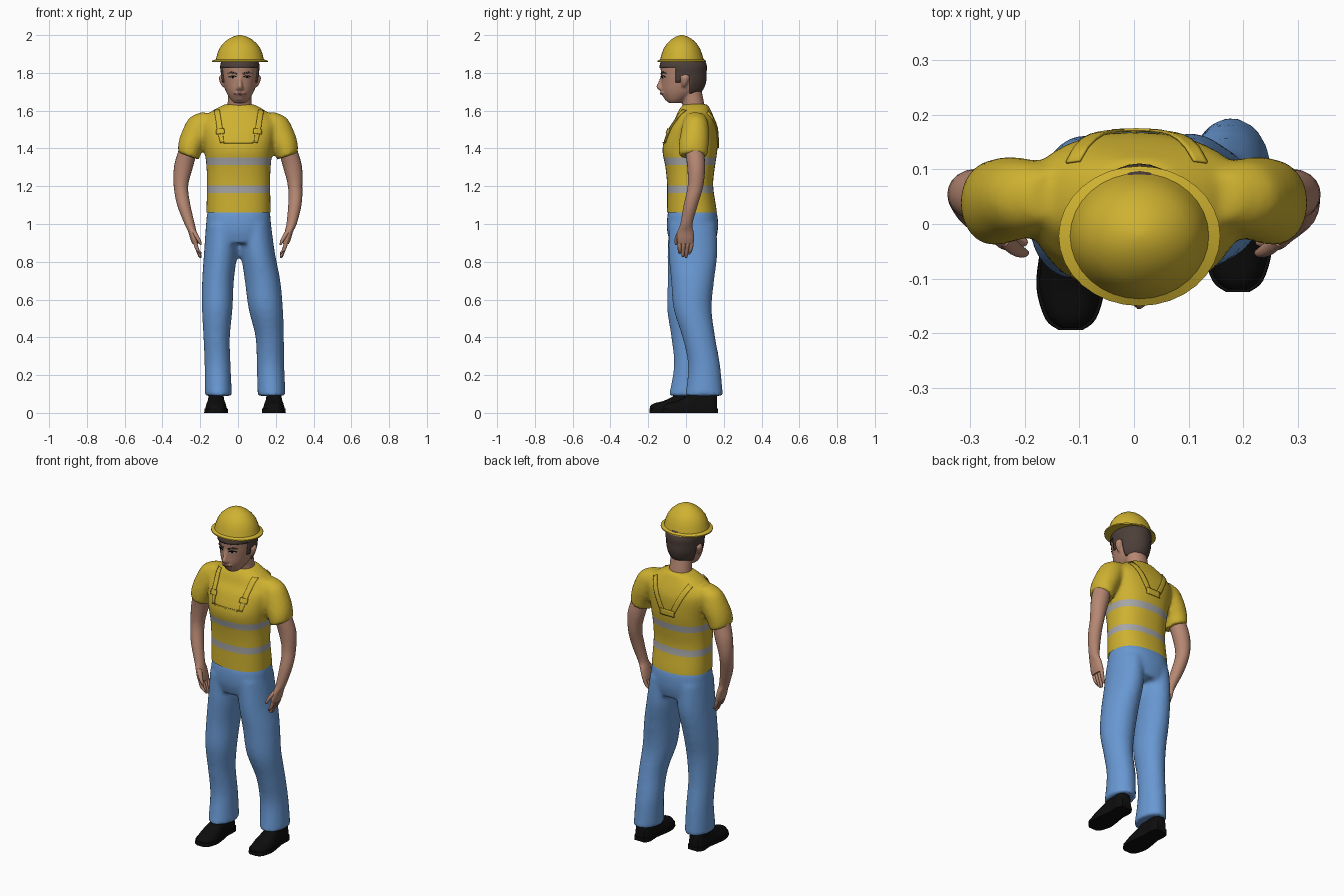
import bpy, bmesh, math
from mathutils import Vector
from mathutils.bvhtree import BVHTree


def mat(name, *c):
    m = bpy.data.materials.new(name)
    m.diffuse_color = (*c, 1)
    return m


YELLOW = mat("safety yellow", 0.62, 0.44, 0.03)
GREY = mat("reflective grey", 0.38, 0.38, 0.38)
BLUE = mat("trouser blue", 0.14, 0.315, 0.65)
SKIN = mat("skin", 0.47, 0.245, 0.17)
HAIR = mat("hair brown", 0.075, 0.05, 0.042)
BLACK = mat("shoe black", 0.004, 0.004, 0.004)
WHITE = mat("eye white", 0.6, 0.55, 0.5)
LIPS = mat("lips", 0.3, 0.12, 0.09)


def loft(bm, rings, n=24, sub=4, tilt=0.0, p=1.0, warp=None):
    """Skin elliptical rings (cx, cy, z, rx, ry), spline-interpolated."""
    pts = [rings[0]] + rings + [rings[-1]]
    path = []
    for i in range(1, len(pts) - 2):
        for s in range(sub):
            t = s / sub
            path.append([0.5 * (2*b + (c-a)*t + (2*a-5*b+4*c-d)*t*t + (3*b-a-3*c+d)*t**3)
                         for a, b, c, d in zip(*pts[i-1:i+3])])
    path.append(rings[-1])
    loops = []
    for cx, cy, z, rx, ry in path:
        loop = []
        for k in range(n):
            a = 2 * math.pi * k / n
            dx = rx * math.copysign(abs(math.cos(a)) ** p, math.cos(a))
            dy = ry * math.copysign(abs(math.sin(a)) ** p, math.sin(a))
            co = (cx + dx, cy + dy, z + tilt * dx)
            loop.append(bm.verts.new(warp(*co) if warp else co))
        loops.append(loop)
    for a, b in zip(loops, loops[1:]):
        for k in range(n):
            j = (k + 1) % n
            bm.faces.new((a[k], a[j], b[j], b[k]))
    bm.faces.new(loops[0])
    bm.faces.new(loops[-1])


def finish(bm, name, *mats, angle=50, recalc=True):
    if recalc:
        bmesh.ops.recalc_face_normals(bm, faces=bm.faces[:])
    me = bpy.data.meshes.new(name)
    bm.to_mesh(me)
    bm.free()
    for m in mats:
        me.materials.append(m)
    me.shade_smooth()
    me.set_sharp_from_angle(angle=math.radians(angle))
    ob = bpy.data.objects.new(name, me)
    bpy.context.collection.objects.link(ob)
    return ob


def fuse(bm, voxel, smooth):
    """Weld overlapping lofts into one smooth skin and return it as bmesh."""
    ob = finish(bm, "temp")
    r = ob.modifiers.new("weld", 'REMESH')
    r.mode, r.voxel_size = 'VOXEL', voxel
    s = ob.modifiers.new("soften", 'SMOOTH')
    s.factor, s.iterations = 0.5, smooth
    dg = bpy.context.evaluated_depsgraph_get()
    me = bpy.data.meshes.new_from_object(ob.evaluated_get(dg))
    out = bmesh.new()
    out.from_mesh(me)
    bpy.data.objects.remove(ob)
    return out


def cut(bm, co, no, clear=False):
    bmesh.ops.bisect_plane(bm, geom=bm.verts[:] + bm.edges[:] + bm.faces[:],
                           plane_co=co, plane_no=no, clear_inner=clear)


def mirror(rings, s):
    return [(s * r[0], *r[1:]) for r in rings]


def strip(name, bvh, path, m, side=-1, lift=0.003):
    """Thin plate along (x, z, width) points, laid on the surface from front or back."""
    bm, rows = bmesh.new(), []
    for a, b in zip(path, path[1:]):
        d = Vector((b[0] - a[0], b[1] - a[1])).normalized()
        for s in range(7):
            x, z, w = (u + (v - u) * s / 6 for u, v in zip(a, b))
            row = []
            for k in (-0.5, -0.25, 0, 0.25, 0.5):
                q = Vector((x - d.y * w * k, side, z + d.x * w * k))
                hit, no = bvh.ray_cast(q, Vector((0, -side, 0)))[:2]
                if hit is None:
                    hit, no = bvh.find_nearest(Vector((q.x, 0.05 + side * 0.05, q.z)))[:2]
                row.append(bm.verts.new(hit + no * lift))
            rows.append(row)
    for a, b in zip(rows, rows[1:]):
        for k in range(4):
            bm.faces.new((a[k], a[k+1], b[k+1], b[k]))
    ob = finish(bm, name, m)
    so = ob.modifiers.new("thickness", 'SOLIDIFY')
    so.thickness, so.offset = 0.005, 0


# Shirt with sleeves, reflective bands cut by height
bm = bmesh.new()
loft(bm, [(.003, .033, 1.0, .17, .134), (.003, .031, 1.07, .17, .132), (.003, .022, 1.2, .168, .122),
          (.003, .022, 1.3, .17, .131), (.003, .021, 1.4, .182, .146), (.003, .036, 1.5, .2, .131),
          (.005, .046, 1.55, .195, .108), (.005, .046, 1.6, .14, .086),
          (.007, .05, 1.635, .075, .064)], n=32, p=0.85)
SLEEVE = [(.15, .05, 1.58, .04, .045), (.19, .05, 1.54, .066, .066), (.225, .046, 1.47, .07, .077),
          (.252, .04, 1.41, .063, .079), (.263, .038, 1.36, .056, .075)]
for s in (1, -1):
    loft(bm, mirror(SLEEVE, s), tilt=0.35 * s)
bm = fuse(bm, 0.011, 6)
cut(bm, (0, 0, 1.06), (0, 0, 1), True)
BANDS = [(1.165, 1.205), (1.312, 1.352)]
for z in sum(BANDS, ()):
    cut(bm, (0, 0, z), (0, 0, 1))
for f in bm.faces:
    c = f.calc_center_median()
    f.material_index = int(abs(c.x) < 0.2 and any(a < c.z < b for a, b in BANDS))
shirt = BVHTree.FromBMesh(bm)
finish(bm, "work_shirt", YELLOW, GREY, recalc=False)

# Bib seam, straps and buckles
strip("bib_edge", shirt, [(-.075, 1.43, .006), (.08, 1.43, .006)], YELLOW)
for s in (1, -1):
    strip("front_strap", shirt, [(.005 + s * .115, 1.6, .028), (.005 + s * .1, 1.5, .028),
                                 (.005 + s * .088, 1.43, .018)], YELLOW, lift=.005)
    strip("strap_buckle", shirt, [(.005 + s * .098, 1.5, .042), (.005 + s * .095, 1.475, .042)], YELLOW, lift=.009)
    strip("back_strap", shirt, [(.005 + s * .115, 1.59, .028), (.005 + s * .03, 1.42, .028)], YELLOW, 1, .004)
strip("back_strap_joint", shirt, [(-.04, 1.42, .035), (.05, 1.42, .035)], YELLOW, 1, .005)

# Trousers
bm = bmesh.new()
loft(bm, [(.003, .033, 1.09, .155, .115), (.003, .034, 1.05, .168, .132), (.003, .034, .97, .17, .135),
          (.005, .035, .9, .15, .12)], n=32, p=.85)
loft(bm, [(-.085, .033, 1.0, .085, .125), (-.092, .032, .85, .088, .13), (-.106, .018, .7, .084, .115),
          (-.11, .0, .55, .081, .1), (-.113, .008, .4, .07, .086), (-.108, .022, .25, .069, .086),
          (-.104, .014, .09, .072, .105)])
loft(bm, [(.09, .035, 1.0, .085, .125), (.105, .037, .85, .09, .13), (.13, .035, .7, .094, .114),
          (.147, .035, .55, .091, .101), (.168, .068, .4, .075, .087), (.172, .096, .25, .073, .085),
          (.178, .096, .09, .074, .1)])
finish(fuse(bm, 0.012, 5), "trousers", BLUE, recalc=False)

# Shoes: domed upper plus a slightly wider sole
SHOE = [(0, 0, -.145, .02, .035), (0, 0, -.125, .043, .05), (0, 0, -.07, .058, .065), (0, 0, -.01, .053, .095),
        (0, 0, .05, .044, .13), (0, 0, .11, .046, .13), (0, 0, .14, .03, .1)]
for x, y in ((-.116, -.045), (.19, .025)):
    bm = bmesh.new()
    loft(bm, SHOE, p=.75, warp=lambda a, b, c: (a + x, c + y, max(b, .004)))
    loft(bm, SHOE, p=.6, warp=lambda a, b, c: (a * 1.08 + x, c * 1.03 + y, min(max(b, 0), .022)))
    finish(bm, "shoe", BLACK)

# Arms and hands; the +x forearm hangs a little further out
ARM = [(.25, .042, 1.45, .045, .05), (.268, .046, 1.38, .05, .05), (.289, .054, 1.3, .05, .047),
       (.302, .05, 1.2, .038, .041), (.287, .025, 1.1, .035, .037), (.256, .002, 1.0, .027, .032),
       (.242, -.002, .96, .022, .042), (.232, -.003, .92, .02, .046), (.226, -.003, .895, .016, .042)]
for s in (1, -1):
    def place(a, b, c, s=s):
        out = .028 * min(1, max(0, (1.2 - c) / .2)) if s > 0 else 0
        return (s * (a + out), b, c)
    bm = bmesh.new()
    loft(bm, ARM, n=20, warp=place)
    for i, tip in enumerate((.842, .825, .82, .838)):
        y = -.034 + i * .021
        loft(bm, [(.228, y, .92, .01, .011), (.224, y, .89, .011, .011), (.213, y * .9 - .003, .86, .01, .01),
                  (.202, y * .8 - .006, tip + .008, .008, .008), (.199, y * .8 - .006, tip, .004, .004)],
             n=8, sub=2, warp=place)
    loft(bm, [(.24, -.025, .97, .014, .016), (.222, -.042, .94, .013, .014), (.205, -.052, .91, .01, .01),
              (.197, -.053, .89, .005, .005)], n=10, sub=2, warp=place)
    finish(bm, "arm", SKIN)

# Head with neck, nose and ears
SKULL = [(.01, -.06, 1.64, .03, .032), (.01, -.05, 1.66, .05, .056), (.01, -.028, 1.7, .073, .098),
         (.01, -.018, 1.75, .087, .112), (.01, -.018, 1.8, .094, .115), (.01, -.018, 1.85, .095, .113),
         (.01, -.018, 1.92, .06, .07)]
bm = bmesh.new()
loft(bm, SKULL, n=32)
loft(bm, [(.007, .05, 1.56, .075, .06), (.008, .04, 1.63, .064, .058), (.01, .025, 1.72, .062, .055)])
loft(bm, [(.01, -.122, 1.79, .01, .01), (.01, -.127, 1.755, .011, .018), (.01, -.131, 1.728, .016, .027),
          (.01, -.125, 1.712, .021, .022), (.01, -.118, 1.702, .01, .01)], n=12)
loft(bm, [(.01, -.115, 1.70, .03, .016), (.01, -.115, 1.69, .03, .022), (.01, -.108, 1.68, .028, .018),
          (.01, -.09, 1.655, .026, .02)], n=12)
for s in (1, -1):
    loft(bm, [(.01 + s * .082, -.012, 1.725, .01, .008), (.01 + s * .092, -.008, 1.745, .013, .016),
              (.01 + s * .098, -.003, 1.775, .014, .022), (.01 + s * .094, -.003, 1.79, .01, .012)], n=12)
bm = fuse(bm, 0.006, 4)
face = BVHTree.FromBMesh(bm)
finish(bm, "head", SKIN, recalc=False)

# Facial details as thin plates
for s in (1, -1):
    e = .01 + s * .037
    strip("eye", face, [(e - .017, 1.777, .002), (e, 1.778, .012), (e + .017, 1.777, .002)], WHITE, lift=.001)
    strip("pupil", face, [(e - .006, 1.778, .006), (e, 1.778, .011), (e + .006, 1.778, .006)], BLACK, lift=.002)
    strip("eyelid", face, [(e - .019, 1.78, .003), (e, 1.785, .005), (e + .019, 1.78, .003)], BLACK, lift=.002)
    strip("eyebrow", face, [(e - s * .021, 1.795, .008), (e + s * .008, 1.802, .009), (e + s * .025, 1.797, .003)],
          HAIR, lift=.002)
strip("mouth", face, [(-.018, 1.69, .003), (.01, 1.691, .011), (.038, 1.69, .003)], LIPS, lift=.001)

# Hair: enlarged skull shell trimmed along the hairline
bm = bmesh.new()
loft(bm, [(x, y + .003, z, rx + .007, ry + .009) for x, y, z, rx, ry in SKULL], n=32)
cut(bm, (0, 0, 1.825), (0, 0, 1))
cut(bm, (0, -.03, 0), (0, 1, 0))
cut(bm, (0, -.055, 0), (0, 1, 0))
cut(bm, (0, .02, 0), (0, 1, 0))
cut(bm, (0, 0, 1.785), (0, 0, 1))
cut(bm, (0, 0, 1.69), (0, 0, 1))
cut(bm, (0, 0, 1.75), (0, 0, 1))


def haired(c):
    return (c.z > 1.825 or (c.y > -.055 and c.z > 1.785) or (-.055 < c.y < -.03 and c.z > 1.75)
            or (c.y > .02 and c.z > 1.69))


bmesh.ops.delete(bm, geom=[f for f in bm.faces if not haired(f.calc_center_median())], context='FACES')
hair = finish(bm, "hair", HAIR)
so = hair.modifiers.new("thickness", 'SOLIDIFY')
so.thickness, so.offset = 0.01, -1

# Hard hat: brim and dome
bm = bmesh.new()
loft(bm, [(.01, -.022, z, rx, ry) for z, rx, ry in
          ((1.857, .143, .124), (1.857, .148, .128), (1.864, .148, .128), (1.872, .127, .115), (1.9, .12, .107),
           (1.93, .108, .096), (1.955, .09, .079), (1.978, .063, .055), (1.993, .034, .03), (2.0, .006, .006))],
     n=32, sub=1)
finish(bm, "hard_hat", YELLOW, angle=35)
